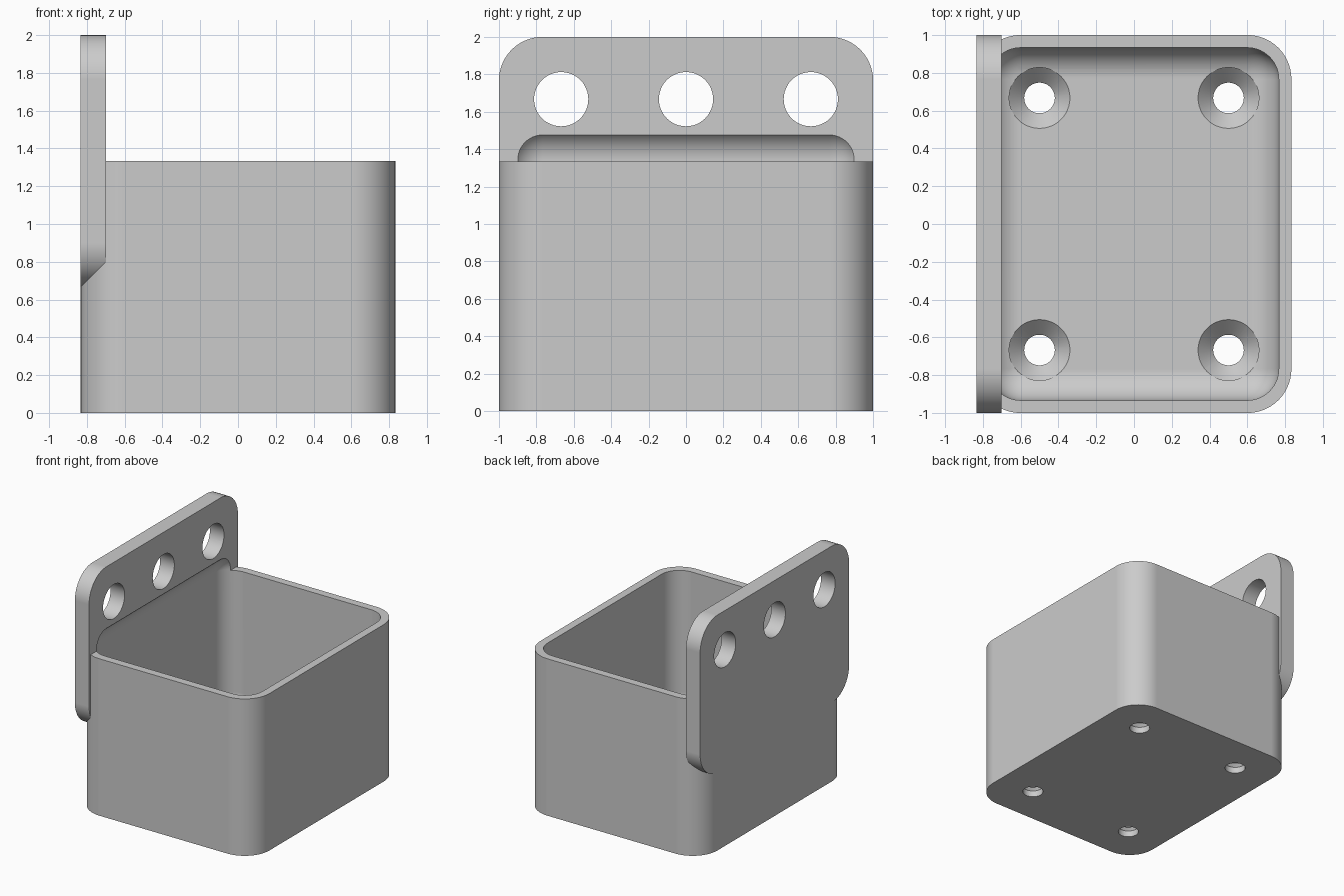
import bpy
import bmesh
from math import cos, sin, pi, radians
from mathutils import Matrix

cube = bpy.data.objects.get("Cube")
if cube:
    bpy.data.objects.remove(cube, do_unlink=True)

W, D, T = 0.833, 1.0, 0.133     # half width, half depth, plate and floor thickness
RIM, WALL, R = 1.333, 0.067, 0.233

grey = bpy.data.materials.new("light grey")
grey.use_nodes = True
grey.diffuse_color = (0.6, 0.6, 0.6, 1)
grey.node_tree.nodes["Principled BSDF"].inputs["Base Color"].default_value = (0.6, 0.6, 0.6, 1)


def finish(bm, name):
    bmesh.ops.recalc_face_normals(bm, faces=bm.faces)
    mesh = bpy.data.meshes.new(name)
    bm.to_mesh(mesh)
    bm.free()
    mesh.materials.append(grey)
    obj = bpy.data.objects.new(name, mesh)
    bpy.context.collection.objects.link(obj)
    return obj


def rounded_box(name, lo, hi, radius, axis=None, segments=14):
    """Box with rounded edges: those along one axis, or all of them."""
    bm = bmesh.new()
    bmesh.ops.create_cube(bm, size=1)
    for v in bm.verts:
        v.co = [lo[i] if v.co[i] < 0 else hi[i] for i in range(3)]
    edges = [e for e in bm.edges if axis is None
             or abs(e.verts[0].co[axis] - e.verts[1].co[axis]) > 0.01]
    bmesh.ops.bevel(bm, geom=edges, offset=radius, offset_type='OFFSET',
                    segments=segments, profile=0.5, affect='EDGES')
    return finish(bm, name)


def turned(name, profile, matrix, sides=48):
    """Solid of revolution about z from (radius, height) pairs."""
    bm = bmesh.new()
    rings = [[bm.verts.new((r * cos(2 * pi * i / sides), r * sin(2 * pi * i / sides), z))
              for i in range(sides)] for r, z in profile]
    for a, b in zip(rings, rings[1:]):
        for i in range(sides):
            j = (i + 1) % sides
            bm.faces.new((a[i], a[j], b[j], b[i]))
    bm.faces.new(rings[0])
    bm.faces.new(rings[-1])
    bm.transform(matrix)
    return finish(bm, name)


def combine(target, tool, operation):
    bpy.context.view_layer.objects.active = target
    mod = target.modifiers.new(operation.lower(), 'BOOLEAN')
    mod.operation, mod.object, mod.solver = operation, tool, 'EXACT'
    bpy.ops.object.modifier_apply(modifier=mod.name)
    bpy.data.objects.remove(tool, do_unlink=True)


# Bin body and the taller mounting plate on its side
holder = rounded_box("wall_bin", (-W, -D, 0), (W, D, RIM), R, axis=2)
plate = rounded_box("mounting_plate", (-W, -D, 0.667), (T - W, D, 2), R, axis=0)
combine(holder, plate, 'UNION')

# Filleted cavity, which also hollows the plate just above the rim
cavity = rounded_box("cavity", (WALL - W, WALL - D, T), (W - WALL, D - WALL, 1.51), 0.167)
combine(holder, cavity, 'DIFFERENCE')

# Three hanging holes through the plate
for y in (-0.667, 0, 0.667):
    place = Matrix.Translation((-W + T / 2, y, 1.667)) @ Matrix.Rotation(pi / 2, 4, 'Y')
    combine(holder, turned("plate_hole", [(0.145, -0.2), (0.145, 0.2)], place), 'DIFFERENCE')

# Four countersunk screw holes in the floor
screw = [(0.081, -0.1), (0.081, 0.053), (0.161, T), (0.161, 0.3)]
for x in (-0.5, 0.5):
    for y in (-0.667, 0.667):
        combine(holder, turned("screw_hole", screw, Matrix.Translation((x, y, 0))), 'DIFFERENCE')

# Smooth fillets with crisp edges
bpy.ops.object.select_all(action='DESELECT')
holder.select_set(True)
bpy.context.view_layer.objects.active = holder
bpy.ops.object.shade_smooth_by_angle(angle=radians(20))
weighted = holder.modifiers.new("weighted normals", 'WEIGHTED_NORMAL')
weighted.keep_sharp = True
